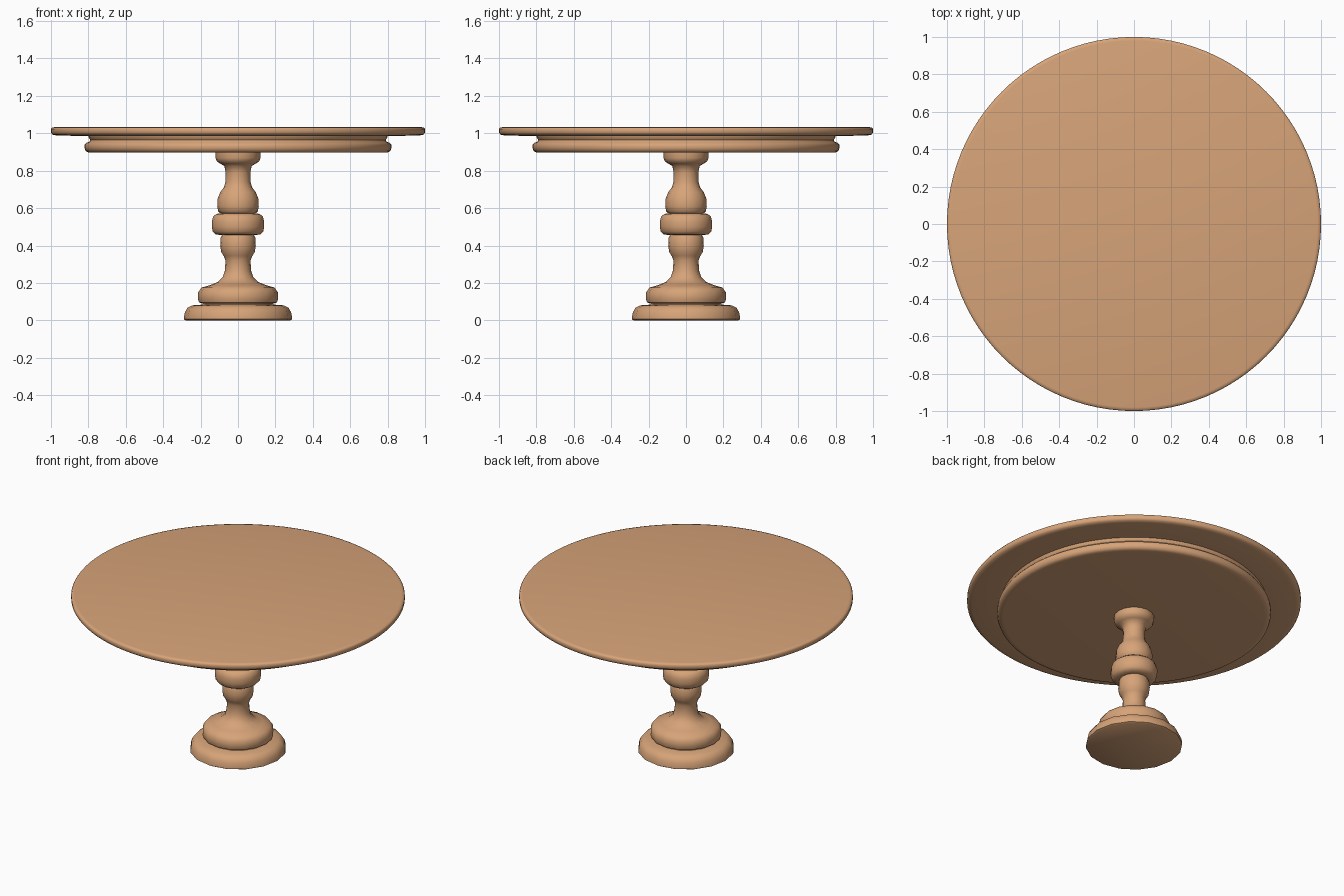
import bpy, bmesh, math

wood = bpy.data.materials.new("wood")
wood.diffuse_color = (0.68, 0.37, 0.19, 1)


def lathe(name, profile, sides):
    """Revolve (radius, z) points, listed bottom to top, and cap both ends."""
    bm = bmesh.new()
    rings = []
    for r, z in profile:
        rings.append([bm.verts.new((r * math.cos(math.tau * i / sides),
                                    r * math.sin(math.tau * i / sides), z))
                      for i in range(sides)])
    for a, b in zip(rings, rings[1:]):
        for i in range(sides):
            j = (i + 1) % sides
            bm.faces.new((a[i], a[j], b[j], b[i]))
    bm.faces.new(rings[0][::-1])
    bm.faces.new(rings[-1])
    mesh = bpy.data.meshes.new(name)
    bm.to_mesh(mesh)
    bm.free()
    mesh.materials.append(wood)
    ob = bpy.data.objects.new(name, mesh)
    bpy.context.collection.objects.link(ob)
    bpy.ops.object.select_all(action='DESELECT')
    ob.select_set(True)
    bpy.context.view_layer.objects.active = ob
    bpy.ops.object.shade_smooth_by_angle(angle=math.radians(50))
    return ob


# Round top with softened rim
lathe("table_top", [(0.78, 0.985), (0.97, 0.988), (0.992, 0.993), (1.0, 1.003),
                    (1.0, 1.022), (0.995, 1.03), (0.98, 1.033)], 96)

# Moulded apron under the top
lathe("apron", [(0.78, 0.896), (0.80, 0.898), (0.814, 0.905), (0.82, 0.92),
                (0.82, 0.938), (0.812, 0.949), (0.795, 0.954), (0.79, 0.965),
                (0.797, 0.975), (0.80, 0.986)], 96)

# Turned pedestal, from the lower bulge up to the collar
lathe("pedestal_foot", [(0.19, 0.09), (0.208, 0.095), (0.215, 0.115), (0.213, 0.15),
                        (0.195, 0.175), (0.15, 0.188), (0.108, 0.205), (0.082, 0.23),
                        (0.07, 0.265), (0.067, 0.32), (0.077, 0.345), (0.09, 0.365),
                        (0.095, 0.40), (0.093, 0.44), (0.085, 0.457)], 16)
lathe("pedestal_ring", [(0.09, 0.456), (0.12, 0.459), (0.135, 0.475), (0.14, 0.50),
                        (0.14, 0.53), (0.132, 0.556), (0.115, 0.569), (0.09, 0.572)], 16)
lathe("pedestal_neck", [(0.09, 0.57), (0.105, 0.58), (0.111, 0.61), (0.109, 0.65),
                        (0.095, 0.685), (0.076, 0.71), (0.067, 0.74), (0.066, 0.79),
                        (0.073, 0.825), (0.095, 0.838), (0.113, 0.85), (0.12, 0.868),
                        (0.12, 0.898)], 16)

# Stepped base plate
lathe("base", [(0.28, 0.0), (0.29, 0.006), (0.289, 0.02), (0.283, 0.045),
               (0.27, 0.067), (0.245, 0.08), (0.19, 0.084), (0.185, 0.094)], 16)
